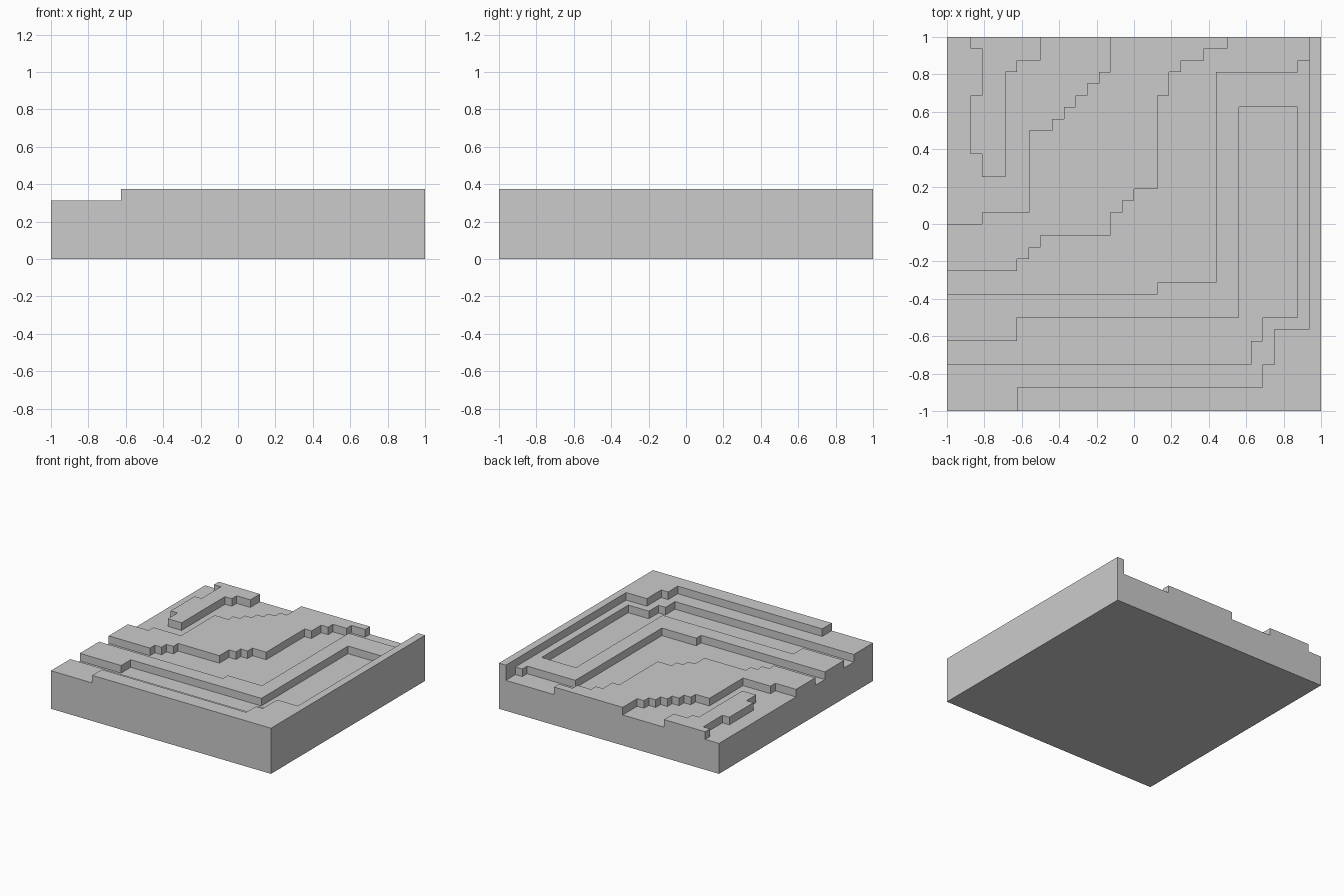
import bpy, bmesh

if "Cube" in bpy.data.objects:
    bpy.data.objects.remove(bpy.data.objects["Cube"])

N, U = 32, 1 / 16          # 32 x 32 cells, one cell = 0.0625 units
LEVELS = [0, 4, 5, 6]      # slab top and the two terrace steps


def contour(start, runs):
    """Stepped line from the left edge: runs alternate right, up. Gives its y per column."""
    rows, y = [], start
    for k, run in enumerate(runs):
        if k % 2 == 0:
            rows += [y] * run
        else:
            y += run
    return rows + [N] * (N - len(rows))


# stepped contour lines, from the front right corner inwards
rim = contour(0, [6, 2, 21, 2, 1, 3, 3])
channel_outer = contour(4, [26, 2, 1, 2, 3])
channel_inner = contour(6, [6, 2, 19])
ledge = contour(10, [18, 1, 5, 18, 7, 1, 1])
ridge_outer = contour(12, [6, 1, 1, 1, 1, 1, 6, 2, 1, 1, 1, 1, 2, 8, 1, 2, 1, 1, 2, 1, 2])
ridge_inner = contour(16, [3, 1, 4, 7, 2, 1, 1, 1, 1, 1, 1, 1, 1, 1, 1])

# small raised island at the back left: x0, y0, x1, y1 in cells
island = [(3, 20, 5, 32), (2, 22, 3, 27), (5, 29, 6, 32), (6, 30, 8, 32), (2, 31, 3, 32)]


def level(i, j):
    if not (0 <= i < N and 0 <= j < N):
        return 0
    if j < rim[i]:
        return 6
    if j < ledge[i]:
        in_channel = channel_outer[i] <= j < min(channel_inner[i], 26)
        return 4 if in_channel else 5
    if j < ridge_outer[i]:
        return 4
    if j < ridge_inner[i]:
        return 5
    return 5 if any(a <= i < c and b <= j < d for a, b, c, d in island) else 4


bm = bmesh.new()


def quad(*pts):
    bm.faces.new([bm.verts.new((x * U - 1, y * U - 1, z * U)) for x, y, z in pts])


for i in range(N):
    for j in range(N):
        h = level(i, j)
        # terrace top and underside
        quad((i, j, h), (i + 1, j, h), (i + 1, j + 1, h), (i, j + 1, h))
        quad((i, j + 1, 0), (i + 1, j + 1, 0), (i + 1, j, 0), (i, j, 0))
        # step walls towards lower neighbours
        ring = [(i, j), (i + 1, j), (i + 1, j + 1), (i, j + 1)]
        for k, (di, dj) in enumerate([(0, -1), (1, 0), (0, 1), (-1, 0)]):
            low = level(i + di, j + dj)
            a, b = ring[k], ring[(k + 1) % 4]
            for z0, z1 in zip(LEVELS, LEVELS[1:]):
                if low <= z0 and z1 <= h:
                    quad((*a, z0), (*b, z0), (*b, z1), (*a, z1))

# weld the cells and merge coplanar faces
bmesh.ops.remove_doubles(bm, verts=bm.verts, dist=0.001)
bmesh.ops.dissolve_limit(bm, angle_limit=0.02, verts=bm.verts, edges=bm.edges)
mesh = bpy.data.meshes.new("terraced_ground")
bm.to_mesh(mesh)
bm.free()
bpy.context.collection.objects.link(bpy.data.objects.new("terraced_ground", mesh))
